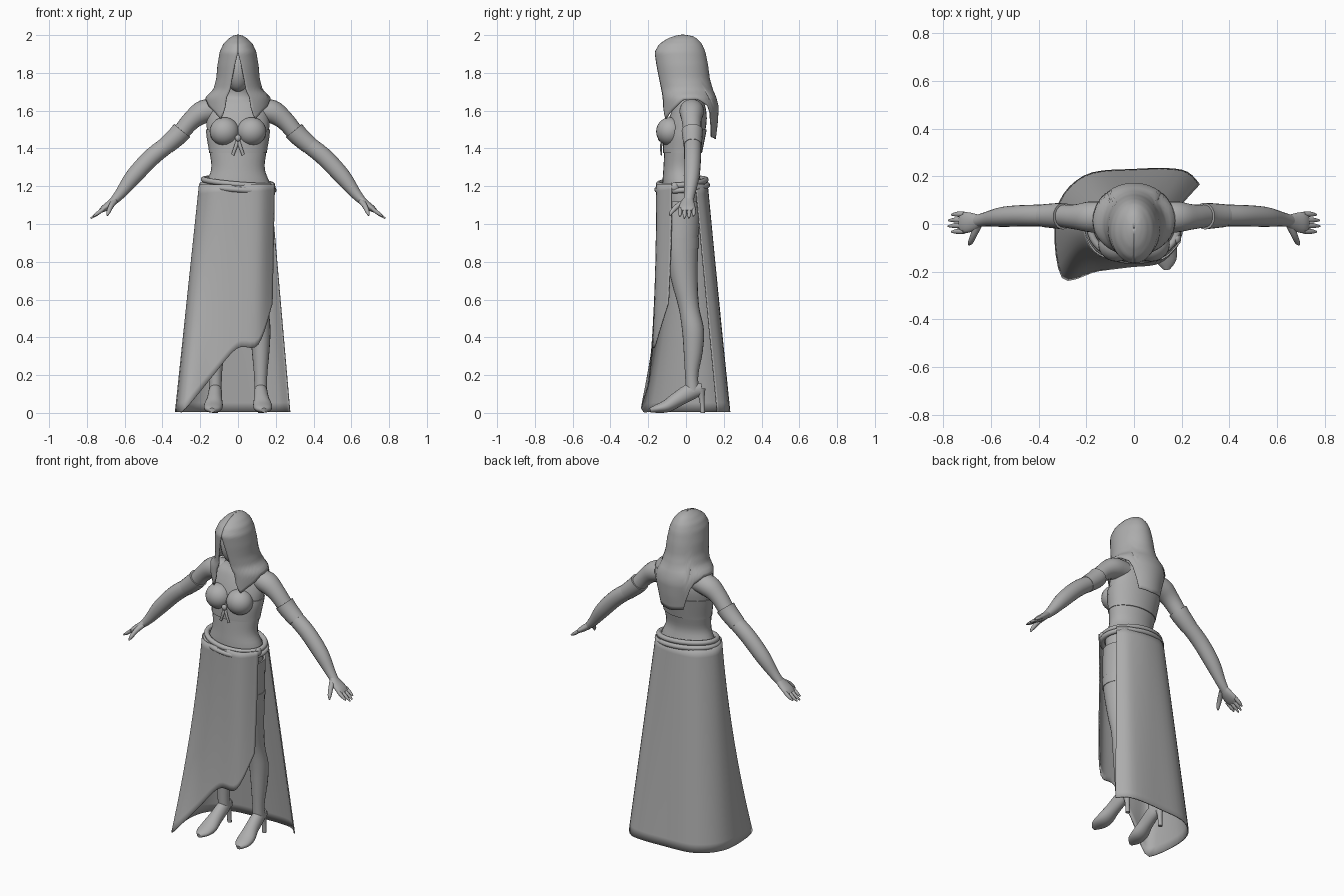
import bpy, bmesh, math
from mathutils import Vector

cube = bpy.data.objects.get("Cube")
if cube:
    bpy.data.objects.remove(cube, do_unlink=True)

grey = bpy.data.materials.new("plain grey")
grey.use_nodes = True
COLOUR = (0.42, 0.42, 0.42, 1)
grey.diffuse_color = COLOUR
grey.node_tree.nodes["Principled BSDF"].inputs["Base Color"].default_value = COLOUR


def spline(keys, steps):
    """Catmull-Rom interpolation of tuples of any length."""
    out = []
    last = len(keys) - 1
    for i in range(last):
        p0, p1 = keys[max(i - 1, 0)], keys[i]
        p2, p3 = keys[i + 1], keys[min(i + 2, last)]
        for k in range(steps):
            t = k / steps
            out.append(tuple(
                b + t * ((c - a) / 2 + t * (a - 2.5 * b + 2 * c - d / 2
                         + t * (1.5 * (b - c) + (d - a) / 2)))
                for a, b, c, d in zip(p0, p1, p2, p3)))
    out.append(tuple(keys[-1]))
    return out


def lookup(table, x):
    """Linear lookup in rows sorted by rising first value."""
    if x <= table[0][0]:
        return table[0][1:]
    for lo, hi in zip(table, table[1:]):
        if x <= hi[0]:
            t = (x - lo[0]) / (hi[0] - lo[0])
            return tuple(a + (b - a) * t for a, b in zip(lo[1:], hi[1:]))
    return table[-1][1:]


def grid(name, rows, closed=False, thick=0):
    """Skin a grid of points; closed grids get end caps."""
    bm = bmesh.new()
    vs = [[bm.verts.new(p) for p in row] for row in rows]
    n = len(rows[0])
    for a, b in zip(vs, vs[1:]):
        for i in range(n if closed else n - 1):
            j = (i + 1) % n
            bm.faces.new((a[i], a[j], b[j], b[i]))
    if closed:
        bm.faces.new(vs[0])
        bm.faces.new(vs[-1])
    bmesh.ops.recalc_face_normals(bm, faces=bm.faces[:])
    mesh = bpy.data.meshes.new(name)
    bm.to_mesh(mesh)
    bm.free()
    obj = bpy.data.objects.new(name, mesh)
    bpy.context.collection.objects.link(obj)
    if thick:
        mod = obj.modifiers.new("thickness", "SOLIDIFY")
        mod.thickness = thick
        mod.offset = 0
    finish(obj)
    return obj


def finish(obj):
    obj.data.materials.append(grey)
    bpy.ops.object.select_all(action="DESELECT")
    obj.select_set(True)
    bpy.context.view_layer.objects.active = obj
    bpy.ops.object.shade_smooth_by_angle(angle=math.radians(50))


def sweep(name, keys, ref=(0, 1, 0), flat=False, steps=4, sides=20, mirror=1):
    """Elliptical tube; each key is x, y, z, radius along ref, other radius."""
    pts = spline(keys, steps)
    rows = []
    for i, (x, y, z, ra, rb) in enumerate(pts):
        before, after = pts[max(i - 1, 0)], pts[min(i + 1, len(pts) - 1)]
        t = Vector((0, 0, 1)) if flat else (Vector(after[:3]) - Vector(before[:3])).normalized()
        b = t.cross(Vector(ref)).normalized()
        a = b.cross(t)
        ring = []
        for k in range(sides):
            ang = math.tau * k / sides
            p = Vector((x, y, z)) + a * ra * math.cos(ang) + b * rb * math.sin(ang)
            ring.append((p.x * mirror, p.y, p.z))
        rows.append(ring)
    return grid(name, rows, closed=True)


def ball(name, loc, size):
    bpy.ops.mesh.primitive_uv_sphere_add(segments=24, ring_count=14, location=loc)
    obj = bpy.context.object
    obj.name = name
    obj.scale = size
    finish(obj)


def body(z, rx, front, back):
    return (0, (front + back) / 2, z, (back - front) / 2, rx)


# Torso, neck and head
sweep("torso", [body(1.08, .17, -.12, .09), body(1.2, .172, -.125, .085),
                body(1.29, .142, -.12, .065), body(1.38, .15, -.115, .08),
                body(1.48, .163, -.11, .1), body(1.56, .165, -.09, .11),
                body(1.63, .145, -.06, .1), body(1.68, .075, -.03, .075),
                body(1.76, .05, -.05, .05)], flat=True, sides=28)
ball("head", (0, -.04, 1.82), (.07, .085, .12))

# Bodice: band, cups and front tie
sweep("bodice_band", [body(1.375, .153, -.122, .085), body(1.4, .156, -.122, .09),
                      body(1.46, .166, -.12, .102), body(1.5, .17, -.112, .11)],
      flat=True, sides=28)
for s in (1, -1):
    ball("bodice_cup", (.072 * s, -.085, 1.49), (.078, .073, .075))
    sweep("tie_end", [(0, -.125, 1.45, .006, .008), (.012, -.132, 1.41, .006, .009),
                      (.028, -.13, 1.365, .004, .008)], sides=8, mirror=s)
ball("tie_knot", (0, -.135, 1.455), (.016, .014, .018))

for s in (1, -1):
    # Arm, glove cuff and hand
    sweep("arm", [(.1, .03, 1.605, .06, .055), (.18, .03, 1.595, .065, .062),
                  (.25, .03, 1.545, .052, .05), (.33, .035, 1.455, .046, .045),
                  (.45, .035, 1.36, .045, .047), (.55, .03, 1.255, .042, .044),
                  (.62, .02, 1.165, .03, .03), (.66, .012, 1.12, .026, .021)], mirror=s)
    sweep("glove_cuff", [(.296, .033, 1.495, .056, .055), (.32, .034, 1.468, .054, .053),
                         (.38, .035, 1.415, .048, .048)], mirror=s, steps=2)
    sweep("palm", [(.645, .014, 1.136, .024, .02), (.675, .008, 1.108, .038, .02),
                   (.71, .006, 1.082, .044, .017), (.73, .006, 1.067, .036, .01)], mirror=s)
    for i, reach in enumerate((.045, .058, .06, .046)):
        y = .041 - .024 * i
        sweep("finger", [(.712, y, 1.08, .011, .011),
                         (.72 + reach * .5, y, 1.075 - reach * .4, .0105, .01),
                         (.72 + reach, y - .002, 1.075 - reach * .75, .004, .004)],
              sides=10, mirror=s)
    sweep("thumb", [(.655, -.005, 1.12, .018, .015), (.672, -.045, 1.095, .014, .014),
                    (.685, -.075, 1.065, .011, .011), (.692, -.086, 1.045, .004, .004)],
          ref=(1, 0, 0), sides=10, mirror=s)

    # Leg, stocking band and heeled boot
    sweep("leg", [(.095, -.02, 1.12, .1, .085), (.1, -.025, .9, .09, .08),
                  (.105, -.008, .7, .07, .065), (.112, .015, .56, .055, .052),
                  (.118, .037, .44, .058, .054), (.12, .038, .32, .05, .046),
                  (.12, .03, .2, .035, .035), (.12, .035, .11, .036, .034)],
          flat=True, mirror=s)
    sweep("stocking_band", [(.1, -.025, .925, .094, .084), (.1, -.024, .87, .092, .082)],
          flat=True, mirror=s, steps=2)
    sweep("boot_foot", [(.12, .085, .125, .022, .03), (.12, .03, .115, .035, .044),
                        (.124, -.04, .075, .04, .04), (.13, -.1, .037, .05, .034),
                        (.135, -.155, .022, .042, .022), (.137, -.19, .014, .014, .012)],
          ref=(1, 0, 0), mirror=s)
    sweep("boot_heel", [(.12, .075, .13, .028, .026), (.12, .084, .07, .014, .015),
                        (.12, .088, 0, .012, .013)], flat=True, sides=12, mirror=s)

# Wrap skirt, open at the left side: top x, y, floor x, y, hem height
SKIRT = [(.17, .05, .275, .165, 0), (.12, .092, .2, .225, 0), (0, .112, 0, .228, 0),
         (-.13, .088, -.21, .2, 0), (-.2, .0, -.325, .05, 0),
         (-.185, -.085, -.3, -.225, 0), (-.12, -.14, -.15, -.215, .18),
         (0, -.153, -.01, -.2, .34), (.12, -.145, .1, -.18, .36), (.193, -.075, .17, -.14, .58)]
TOP = 1.21
columns = spline(SKIRT, 5)
rows = []
for r in range(25):
    row = []
    for tx, ty, fx, fy, hem in columns:
        z = TOP + (max(hem, .004) - TOP) * r / 24
        t = 1 - z / TOP
        row.append((tx + (fx - tx) * t, ty + (fy - ty) * (t if fy > 0 else t ** 2), z))
    rows.append(row)
grid("wrap_skirt", rows, thick=.007)

# Waist sash: two rolled cords with a tilt, and a knot at the left
for drop, grow in ((0, 0), (.028, .008)):
    curve = bpy.data.curves.new("waist_sash", "CURVE")
    curve.dimensions = "3D"
    curve.bevel_depth = .015
    curve.bevel_resolution = 3
    line = curve.splines.new("POLY")
    line.points.add(39)
    line.use_cyclic_u = True
    for i, p in enumerate(line.points):
        a = math.tau * i / 40
        c, s = math.cos(a), math.sin(a)
        p.co = ((.182 + grow) * c, -.02 + (.125 + grow) * s,
                1.222 - .015 * c + .012 * s - drop, 1)
    sash = bpy.data.objects.new("waist_sash", curve)
    bpy.context.collection.objects.link(sash)
    curve.materials.append(grey)
ball("sash_knot", (.18, -.06, 1.195), (.018, .025, .025))

# Long hood: height, half width, front y, back y, front opening angle
HOOD = [(1.45, .14, -.13, .155, .5), (1.54, .15, -.135, .166, .45),
        (1.62, .172, -.13, .17, .4), (1.67, .17, -.13, .158, .36),
        (1.71, .128, -.135, .14, .33), (1.77, .112, -.145, .123, .28),
        (1.84, .106, -.155, .114, .16), (1.91, .094, -.163, .1, 0),
        (1.95, .076, -.14, .083, 0), (1.98, .048, -.095, .056, 0),
        (1.994, .025, -.055, .03, 0), (2, .002, -.02, -.015, 0)]
# Hem height by the way round from front (0) to back (1)
HEM = [(0, 1.62), (.06, 1.55), (.15, 1.59), (.35, 1.655), (.55, 1.66),
       (.7, 1.62), (.78, 1.46), (1, 1.45)]
rows = []
for r in range(33):
    row = []
    for k in range(-28, 29):
        way = 1 - abs(k) / 28
        hem = lookup(HEM, way)[0]
        z = 2 - (2 - hem) * (r / 32) ** 1.5
        rx, front, back, gap = lookup(HOOD, z)
        a = gap + (math.pi - gap) * way
        row.append((math.copysign(rx * math.sin(a), k),
                    (front + back) / 2 - (back - front) / 2 * math.cos(a), z))
    rows.append(row)
grid("long_hood", rows, thick=.006)
